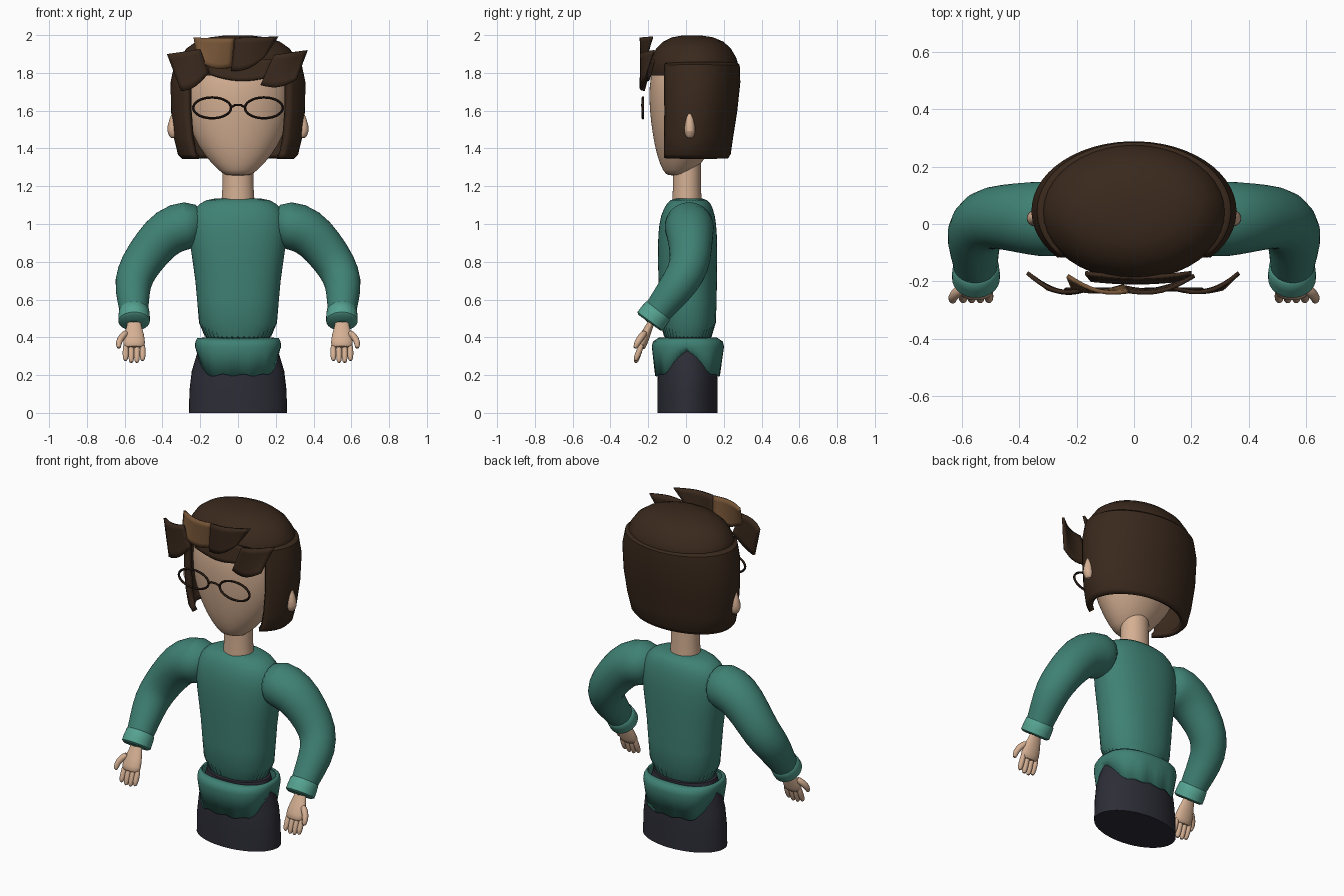
import bpy, bmesh, math
from mathutils import Vector

cube = bpy.data.objects.get("Cube")
if cube:
    bpy.data.objects.remove(cube, do_unlink=True)


def material(name, rgb):
    m = bpy.data.materials.new(name)
    m.use_nodes = True
    m.diffuse_color = (*rgb, 1)
    bsdf = next(n for n in m.node_tree.nodes if n.type == 'BSDF_PRINCIPLED')
    bsdf.inputs["Base Color"].default_value = (*rgb, 1)
    return m


TEAL = material("teal knit", (0.05, 0.22, 0.175))
CUFF = material("light teal cuff", (0.09, 0.36, 0.28))
SKIN = material("skin", (0.66, 0.43, 0.29))
HAIR = material("dark brown hair", (0.042, 0.022, 0.012))
LIGHT = material("light brown hair", (0.19, 0.095, 0.04))
DARK = material("dark trousers", (0.026, 0.026, 0.038))
FRAME = material("glasses frame", (0.02, 0.011, 0.007))


def build(name, rings, mat, closed=True, cap=True, subsurf=0, mirror=False, thick=0):
    """Skin a list of equally sized point rings."""
    bm = bmesh.new()
    rows = [[bm.verts.new(p) for p in ring] for ring in rings]
    n = len(rows[0])
    for a, b in zip(rows, rows[1:]):
        for i in range(n if closed else n - 1):
            j = (i + 1) % n
            bm.faces.new((a[i], a[j], b[j], b[i]))
    if closed and cap:
        bm.faces.new(rows[0])
        bm.faces.new(rows[-1])
    bmesh.ops.recalc_face_normals(bm, faces=bm.faces)
    mesh = bpy.data.meshes.new(name)
    bm.to_mesh(mesh)
    bm.free()
    mesh.materials.append(mat)
    ob = bpy.data.objects.new(name, mesh)
    bpy.context.collection.objects.link(ob)
    bpy.ops.object.select_all(action='DESELECT')
    ob.select_set(True)
    bpy.context.view_layer.objects.active = ob
    bpy.ops.object.shade_smooth_by_angle(angle=math.radians(45))
    if thick:
        mod = ob.modifiers.new("thickness", 'SOLIDIFY')
        mod.thickness, mod.offset = thick, 0
    if subsurf:
        ob.modifiers.new("smooth", 'SUBSURF').levels = subsurf
        ob.modifiers["smooth"].render_levels = subsurf
    if mirror:
        ob.modifiers.new("mirror", 'MIRROR')
    return ob


def oval(z, rx, ry, cy, n=40, power=1.0, start=0.0, end=None):
    """Horizontal oval ring; angle zero faces the front."""
    span = math.tau if end is None else end - start
    count = n if end is None else n - 1
    pts = []
    for i in range(n):
        a = start + span * i / count
        s, c = math.sin(a), math.cos(a)
        pts.append((rx * math.copysign(abs(s) ** power, s),
                    cy - ry * math.copysign(abs(c) ** power, c), z))
    return pts


def stack(name, rows, mat, power=1.0, **kw):
    return build(name, [oval(*r, power=power) for r in rows], mat, **kw)


def tube(name, pts, mat, sides=20, flat=1.0, **kw):
    """Tube through (x, y, z, radius) points with a steadily turned frame."""
    ps = [Vector(p[:3]) for p in pts]
    rings, prev = [], None
    for i, p in enumerate(ps):
        t = (ps[min(i + 1, len(ps) - 1)] - ps[max(i - 1, 0)]).normalized()
        if prev is None:
            nrm = Vector((0, 1, 0))
            nrm = (nrm - t * nrm.dot(t)).normalized()
        else:
            nrm = prev.rotation_difference(t) @ nrm
        prev, side, r = t, t.cross(nrm), pts[i][3]
        rings.append([p + r * (nrm * flat * math.cos(a) + side * math.sin(a))
                      for a in (math.tau * k / sides for k in range(sides))])
    return build(name, rings, mat, **kw)


# Trousers and sweater body
stack("trousers", [(0, .26, .16, .008), (.12, .257, .16, .008), (.22, .245, .158, .008),
                   (.32, .215, .15, .008), (.4, .19, .14, .008)], DARK)
stack("sweater_body", [(.34, .212, .152, .01), (.6, .212, .152, .01), (.8, .24, .158, .008),
                       (.95, .264, .157, .008), (1.05, .255, .145, .01),
                       (1.115, .205, .115, .015), (1.14, .13, .08, .015)],
      TEAL, power=.9, subsurf=1)

# Flared hem with a notch at each side
hem = [oval(.395, .212, .152, .01, 64, .8), oval(.375, .222, .182, .01, 64, .8),
       oval(.35, .224, .187, .01, 64, .8)]
bottom = []
for x, y, z in oval(.2, .208, .168, .008, 64, .8):
    notch = max(0, 1 - abs(y - .008) / .13)
    bottom.append((x, y, .2 + .13 * notch + .006 * math.sin(x * 60)))
hem.append(bottom)
build("sweater_hem", hem, TEAL, cap=False, thick=.008)

# Sleeves and cuffs
tube("sleeves", [(.19, .015, .98, .10), (.265, .015, 1.0, .138), (.37, .02, .965, .128),
                 (.45, .025, .88, .115), (.525, .02, .775, .107), (.56, -.03, .69, .1),
                 (.555, -.1, .6, .086), (.55, -.16, .525, .074), (.55, -.2, .472, .07)],
     TEAL, subsurf=1, mirror=True)
tube("cuffs", [(.55, -.142, .548, .07), (.55, -.148, .54, .08), (.55, -.17, .512, .083),
               (.55, -.19, .485, .083), (.55, -.195, .478, .07)], CUFF, sides=32, mirror=True)

# Hands
tube("palms", [(.55, -.17, .51, .036), (.55, -.195, .455, .038), (.55, -.21, .425, .052),
               (.55, -.235, .37, .06), (.55, -.245, .34, .056)],
     SKIN, flat=.5, subsurf=1, mirror=True)
for i in range(4):
    x = .505 + .03 * i
    drop = .01 if i in (0, 3) else 0
    tube(f"fingers_{i + 1}", [(x, -.23, .375, .014), (x, -.25, .32, .017),
                              (x, -.262, .285 + drop, .016), (x, -.268, .263 + drop, .009)],
         SKIN, sides=10, subsurf=1, mirror=True)
tube("thumbs", [(.585, -.215, .43, .018), (.615, -.235, .405, .02), (.634, -.258, .372, .018),
                (.63, -.272, .338, .011)], SKIN, sides=10, subsurf=1, mirror=True)

# Neck, head and ears
stack("neck", [(1.11, .088, .078, .005), (1.2, .082, .074, .005), (1.36, .08, .074, .005)], SKIN)
stack("head", [(1.255, .06, .045, -.05), (1.275, .095, .08, -.04), (1.36, .178, .135, -.02),
               (1.48, .248, .178, 0), (1.6, .275, .203, .01), (1.72, .28, .212, .015),
               (1.83, .262, .205, .025), (1.92, .18, .14, .03)], SKIN, subsurf=1)
tube("ears", [(.33, .02, 1.61, .008), (.345, .02, 1.55, .022), (.348, .02, 1.49, .034),
              (.335, .02, 1.452, .018)], SKIN, sides=14, flat=1.0, subsurf=1, mirror=True)

# Hair: open-fronted bob and the crown over it
shell = [(1.355, .285, .19, .02), (1.375, .305, .198, .025), (1.46, .325, .205, .03),
         (1.6, .34, .217, .04), (1.75, .342, .228, .045), (1.835, .325, .226, .045),
         (1.85, .3, .21, .045)]
build("bob_hair", [oval(*r, n=40, start=.85, end=math.tau - .85) for r in shell],
      HAIR, closed=False, thick=.03)
stack("hair_crown", [(1.785, .3, .23, .04), (1.84, .322, .236, .042), (1.88, .308, .224, .042),
                     (1.93, .272, .197, .04), (1.965, .222, .16, .038), (1.988, .15, .11, .035),
                     (1.998, .07, .05, .03)], HAIR)


def lock(name, tl, tr, bl, br, mat, bulge=.025):
    """Curved sheet of hair spanned by four corners."""
    tl, tr, bl, br = map(Vector, (tl, tr, bl, br))
    rows = []
    for j in range(7):
        v = j / 6
        row = []
        for i in range(9):
            u = i / 8
            p = tl.lerp(tr, u).lerp(bl.lerp(br, u), v)
            p.y -= bulge * math.sin(math.pi * u) * (1 - .4 * v)
            p.z -= .025 * v * math.sin(math.pi * u)
            row.append(p)
        rows.append(row)
    build(name, rows, mat, closed=False, thick=.014)


# Fringe locks
lock("fringe_right", (-.372, -.17, 1.9), (-.2, -.235, 1.925), (-.3, -.225, 1.705),
     (-.155, -.225, 1.8), HAIR)
lock("fringe_light", (-.232, -.18, 1.985), (-.02, -.235, 1.985), (-.215, -.225, 1.87),
     (-.035, -.215, 1.83), LIGHT)
lock("fringe_middle", (-.015, -.235, 1.985), (.21, -.18, 1.992), (-.035, -.22, 1.81),
     (.14, -.21, 1.885), HAIR)
lock("fringe_left", (.19, -.235, 1.895), (.365, -.17, 1.92), (.12, -.22, 1.735),
     (.31, -.225, 1.765), HAIR)
lock("fringe_under", (-.17, -.17, 1.87), (.2, -.17, 1.87), (-.15, -.195, 1.79),
     (.16, -.195, 1.775), HAIR, .015)

# Glasses
rim = [(.137 + .1 * math.cos(a), -.228, 1.615 + .055 * math.sin(a), .0065)
       for a in (math.tau * k / 40 for k in range(41))]
tube("glasses_rims", rim, FRAME, sides=8, mirror=True)
tube("glasses_bridge", [(-.037, -.228, 1.618, .006), (-.015, -.234, 1.63, .006),
                        (.015, -.234, 1.63, .006), (.037, -.228, 1.618, .006)], FRAME, sides=8)
